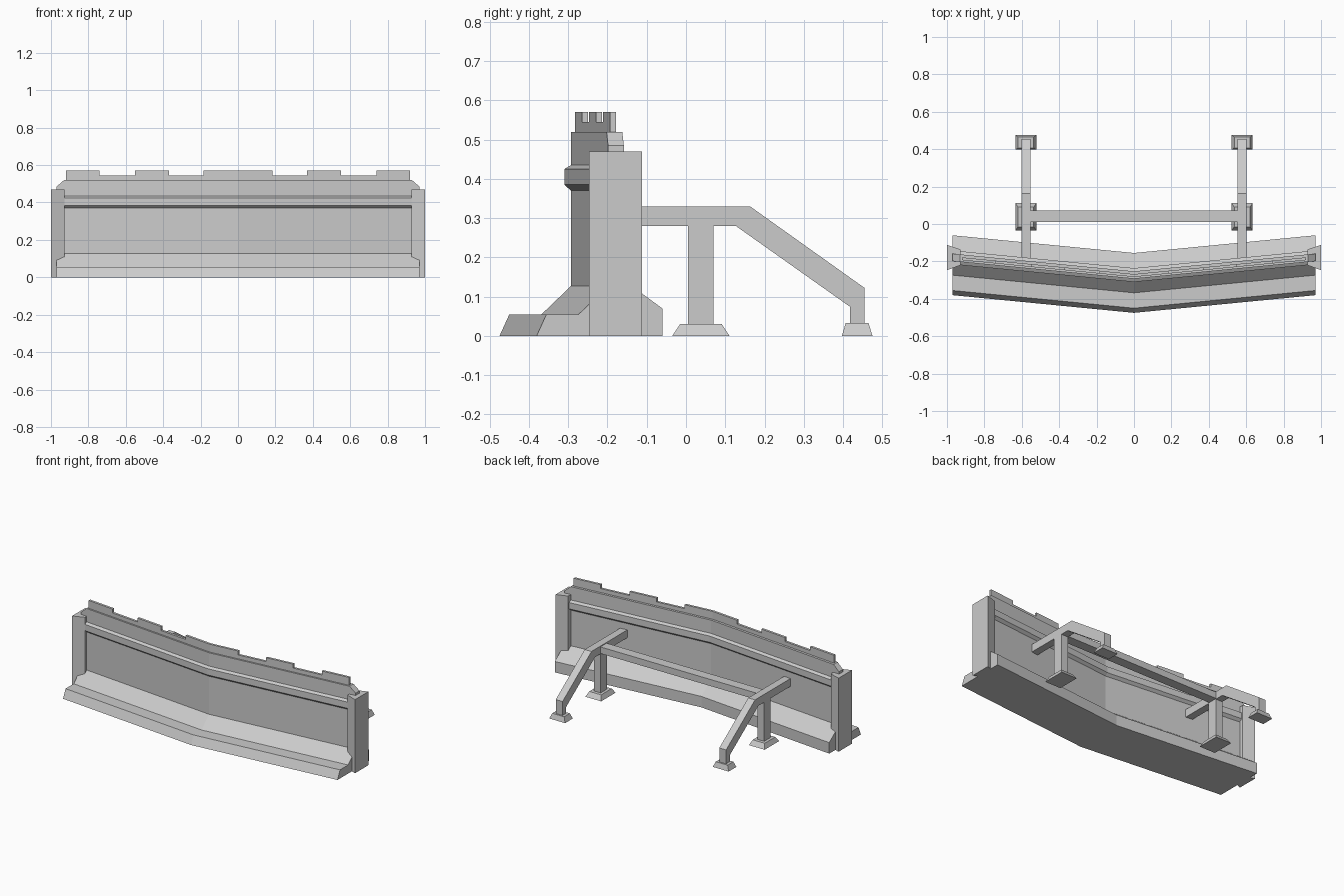
import bpy, bmesh

if "Cube" in bpy.data.objects:
    bpy.data.objects.remove(bpy.data.objects["Cube"])

BEND = 0.0945 / 0.97  # backward sweep of the barrier per unit of x


def make(name, verts, faces):
    me = bpy.data.meshes.new(name)
    bm = bmesh.new()
    vs = [bm.verts.new(v) for v in verts]
    for f in faces:
        bm.faces.new([vs[i] for i in f])
    bmesh.ops.recalc_face_normals(bm, faces=bm.faces)
    bm.to_mesh(me)
    bm.free()
    ob = bpy.data.objects.new(name, me)
    bpy.context.collection.objects.link(ob)
    return ob


def loft(name, rings):
    """Skin a list of equally sized closed rings and cap both ends."""
    n = len(rings[0])
    faces = [[r * n + i, r * n + (i + 1) % n, (r + 1) * n + (i + 1) % n, (r + 1) * n + i]
             for r in range(len(rings) - 1) for i in range(n)]
    last = (len(rings) - 1) * n
    faces += [list(range(n)), [last + i for i in range(n)]]
    return make(name, [v for ring in rings for v in ring], faces)


def swept(name, profile, xs, top=lambda x: 9):
    """Sweep a (y, z) profile along the bent line of the wall."""
    return loft(name, [[(x, y + BEND * abs(x), min(z, top(x))) for y, z in profile] for x in xs])


def box(name, x0, x1, y0, y1, z0, z1):
    return loft(name, [[(x0, y0, z), (x1, y0, z), (x1, y1, z), (x0, y1, z)] for z in (z0, z1)])


def foot(name, x, yc, hx, hy, tx, ty, h):
    return loft(name, [[(x - a, yc - b, z), (x + a, yc - b, z), (x + a, yc + b, z), (x - a, yc + b, z)]
                       for a, b, z in ((hx, hy, 0), (tx, ty, h))])


# Barrier wall with flared base and a rib on both faces, top corners clipped
wall = [(-0.475, 0), (-0.45, 0.055), (-0.368, 0.055), (-0.293, 0.127),
        (-0.293, 0.37), (-0.31, 0.385), (-0.31, 0.425), (-0.293, 0.435), (-0.293, 0.52),
        (-0.253, 0.52), (-0.253, 0.435), (-0.236, 0.425), (-0.236, 0.385), (-0.253, 0.37),
        (-0.253, 0.142), (-0.155, 0.07), (-0.155, 0)]
swept("barrier_wall", wall, (-0.97, -0.93, 0, 0.93, 0.97),
      lambda x: 0.485 if abs(x) > 0.95 else 0.52)


# Low strip along the top with raised blocks
def strip(z0, z1):
    return [(-0.283, z0), (-0.283, z1), (-0.268, z1), (-0.268, z0)]


swept("top_strip", strip(0.515, 0.545), (-0.92, 0, 0.92))
swept("top_block_centre", strip(0.545, 0.57), (-0.185, 0, 0.185))

for s, side in ((-1, "left"), (1, "right")):
    for a, b, place in ((0.37, 0.55, "inner"), (0.74, 0.92, "outer")):
        swept(f"top_block_{place}_{side}", strip(0.545, 0.57), (s * a, s * b))

    # End post, wider at its outer face
    loft(f"end_post_{side}", [[(s * 1.0, -0.247, z), (s * 1.0, -0.112, z),
                               (s * 0.928, -0.136, z), (s * 0.928, -0.22, z)] for z in (0, 0.47)])

    # Bent rear brace, upright and feet
    x = s * 0.578
    brace = [(-0.21, 0.28), (-0.21, 0.33), (0.163, 0.33), (0.455, 0.122), (0.455, 0.03),
             (0.418, 0.03), (0.418, 0.074), (0.127, 0.28)]
    loft(f"rear_brace_{side}", [[(x + d, y, z) for y, z in brace] for d in (-0.024, 0.024)])
    box(f"upright_{side}", x - 0.024, x + 0.024, 0.005, 0.07, 0.03, 0.285)
    foot(f"upright_foot_{side}", x, 0.038, 0.056, 0.073, 0.042, 0.053, 0.03)
    foot(f"rear_foot_{side}", x, 0.436, 0.056, 0.039, 0.042, 0.029, 0.033)

# Beam joining both braces
box("cross_beam", -0.56, 0.56, 0.01, 0.073, 0.283, 0.325)
